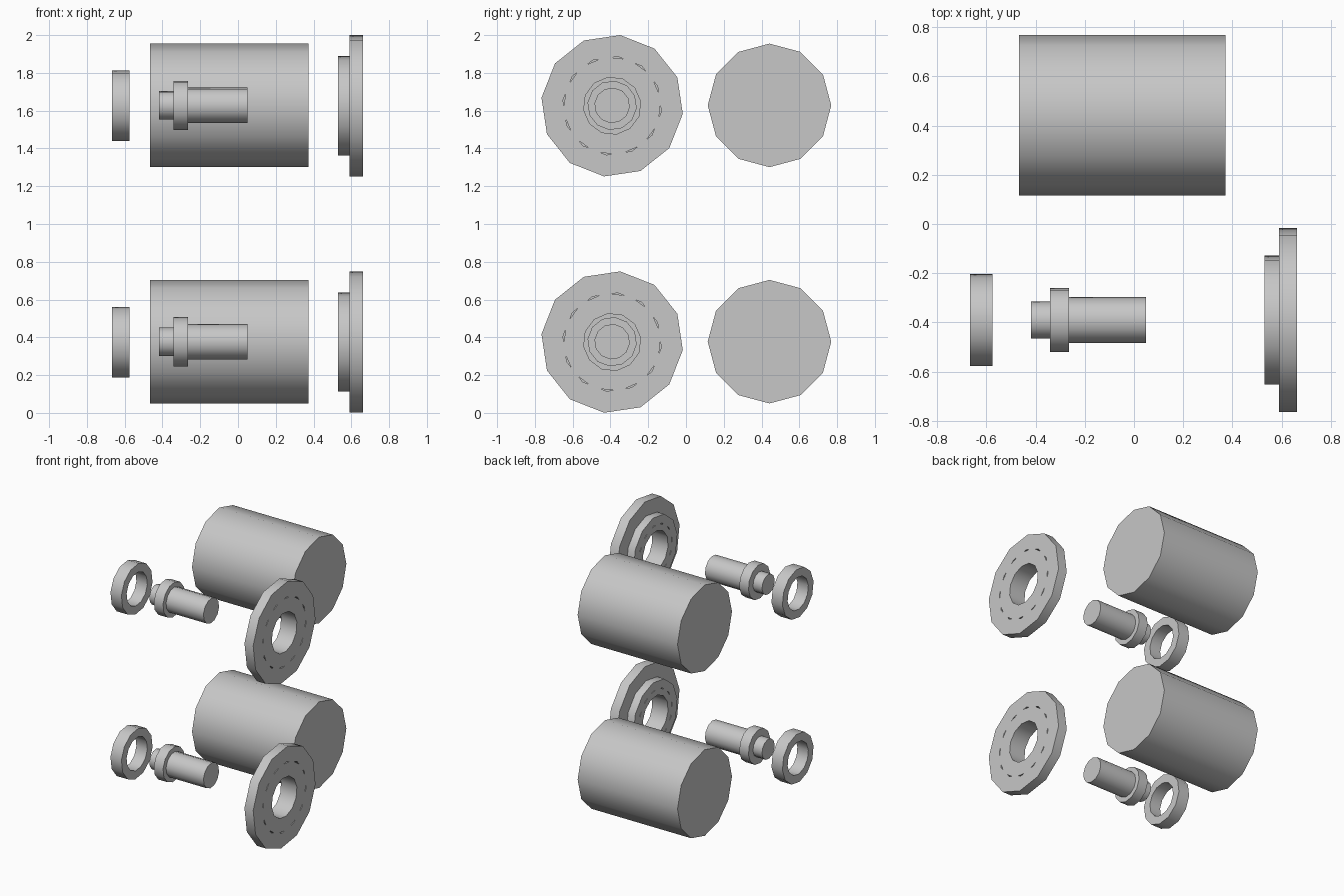
import bpy, bmesh, math

cube = bpy.data.objects.get("Cube")
if cube:
    bpy.data.objects.remove(cube, do_unlink=True)

SIDES = 12
TILT = math.radians(-6.5)          # shared rotation of the turned parts
HALF_STEP = math.pi / SIDES

grey = bpy.data.materials.new("plain_grey")
grey.use_nodes = True
grey.diffuse_color = (0.57, 0.57, 0.57, 1)
grey.node_tree.nodes["Principled BSDF"].inputs["Base Color"].default_value = (0.57, 0.57, 0.57, 1)


def turn(name, profile, y, z, tilt=TILT, ring=False):
    """Turn (x, radius) points around the x axis; ring closes the section, else ends are capped."""
    bm = bmesh.new()
    loops = []
    for x, r in profile:
        angles = [tilt + 2 * math.pi * i / SIDES for i in range(SIDES)]
        loops.append([bm.verts.new((x, r * math.cos(a), r * math.sin(a))) for a in angles])
    pairs = list(zip(loops, loops[1:]))
    if ring:
        pairs.append((loops[-1], loops[0]))
    else:
        bm.faces.new(loops[0])
        bm.faces.new(loops[-1])
    for a, b in pairs:
        for i in range(SIDES):
            j = (i + 1) % SIDES
            bm.faces.new((a[i], a[j], b[j], b[i]))
    bmesh.ops.recalc_face_normals(bm, faces=bm.faces)
    mesh = bpy.data.meshes.new(name)
    bm.to_mesh(mesh)
    bm.free()
    mesh.materials.append(grey)
    obj = bpy.data.objects.new(name, mesh)
    obj.location = (0, y, z)
    bpy.context.collection.objects.link(obj)
    bpy.ops.object.select_all(action='DESELECT')
    obj.select_set(True)
    bpy.context.view_layer.objects.active = obj
    bpy.ops.object.shade_smooth_by_angle(angle=math.radians(40))
    return obj


def washer(name, x0, x1, outer, inner, y, z, tilt=TILT):
    return turn(name, [(x0, inner), (x0, outer), (x1, outer), (x1, inner)], y, z, tilt, ring=True)


AXIS_Y = -0.391
for level, z in (("lower", 0.375), ("upper", 1.626)):
    # solid drum at the back
    turn(level + "_drum", [(-0.467, 0.327), (0.372, 0.327)], 0.442, z + 0.002, tilt=0)

    # loose ring
    washer(level + "_ring", -0.667, -0.575, 0.188, 0.125, AXIS_Y, z)

    # stepped pin with a collar
    turn(level + "_pin", [(-0.418, 0.076), (-0.342, 0.076), (-0.342, 0.131), (-0.265, 0.131),
                          (-0.265, 0.094), (0.049, 0.094)], AXIS_Y, z + 0.002)

    # flange disc and hub, each with a core turned half a step so thin gaps remain
    washer(level + "_flange_disc", 0.59, 0.663, 0.3765, 0.262, AXIS_Y, z)
    washer(level + "_flange_core", 0.59, 0.663, 0.262, 0.152, AXIS_Y, z, TILT + HALF_STEP)
    washer(level + "_hub", 0.53, 0.59, 0.264, 0.2, AXIS_Y, z)
    washer(level + "_hub_core", 0.53, 0.59, 0.2, 0.152, AXIS_Y, z, TILT + HALF_STEP)
